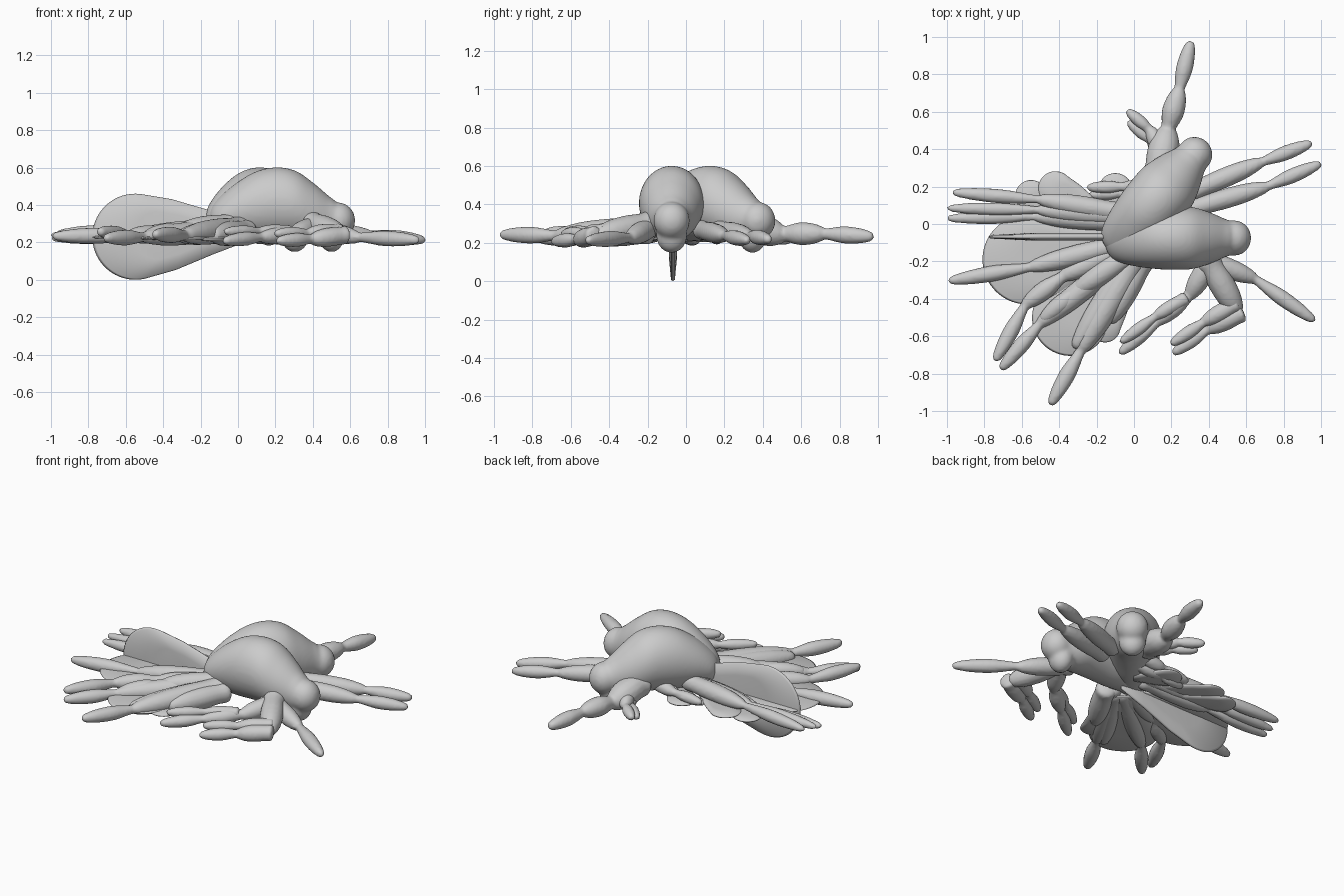
import bpy, bmesh, math
from mathutils import Vector, Matrix

if "Cube" in bpy.data.objects:
    bpy.data.objects.remove(bpy.data.objects["Cube"])


def spline(keys, n):
    """Smooth interpolation through tuples of equal length."""
    out = []
    last = len(keys) - 1
    for i in range(last):
        a, b, c, d = (keys[min(max(j, 0), last)] for j in (i - 1, i, i + 1, i + 2))
        for k in range(n):
            t = k / n
            out.append(tuple(0.5 * (2*q + (r - p)*t + (2*p - 5*q + 4*r - s)*t*t
                                    + (3*q - p - 3*r + s)*t**3)
                             for p, q, r, s in zip(a, b, c, d)))
    out.append(keys[-1])
    return out


def finish(bm, name, matrix=None, blend=0):
    """Make a smooth object; blend melts overlapping pieces into one skin."""
    if matrix:
        bm.transform(matrix)
    bmesh.ops.recalc_face_normals(bm, faces=bm.faces)
    me = bpy.data.meshes.new(name)
    bm.to_mesh(me)
    bm.free()
    for p in me.polygons:
        p.use_smooth = True
    ob = bpy.data.objects.new(name, me)
    bpy.context.collection.objects.link(ob)
    if blend:
        rm = ob.modifiers.new("melt", 'REMESH')
        rm.mode = 'VOXEL'
        rm.voxel_size = .011
        rm.use_smooth_shade = True
        sm = ob.modifiers.new("soften", 'SMOOTH')
        sm.factor = .5
        sm.iterations = blend
    return ob


def loft(bm, keys, sides=20, n=6):
    """Tube through (x, y, z, half_width, half_height)."""
    pts = spline(keys, n)
    rings = []
    for i, p in enumerate(pts):
        a, b = pts[max(i - 1, 0)], pts[min(i + 1, len(pts) - 1)]
        side = Vector((a[1] - b[1], b[0] - a[0], 0)).normalized()
        rw, rh = max(p[3], 0.002), max(p[4], 0.002)
        rings.append([bm.verts.new(Vector(p[:3]) + side * rw * math.cos(t)
                                   + Vector((0, 0, rh * math.sin(t))))
                      for t in (2 * math.pi * k / sides for k in range(sides))])
    for r, s in zip(rings, rings[1:]):
        for k in range(sides):
            m = (k + 1) % sides
            bm.faces.new((r[k], r[m], s[m], s[k]))
    bm.faces.new(rings[0])
    bm.faces.new(rings[-1][::-1])


PIVOT = Vector((-0.05, -0.075, 0))


# Humped body with a round head and a blunt snout pointing down, along +x from the pivot
def body(name, angle):
    bm = bmesh.new()
    loft(bm, [(-.108, 0, .32, 0, 0), (-.095, 0, .32, .07, .07), (-.05, 0, .335, .12, .11),
              (.04, 0, .37, .148, .15), (.15, 0, .398, .164, .185), (.26, 0, .41, .17, .194),
              (.36, 0, .40, .166, .184), (.45, 0, .365, .14, .158), (.53, 0, .335, .105, .12),
              (.58, 0, .32, .08, .09), (.61, 0, .31, 0, 0)], 40, 6)
    for x, z, size in ((.585, .318, (.092, .095, .098, 1)), (.55, .24, (.07, .08, .09, 1))):
        bmesh.ops.create_uvsphere(bm, u_segments=32, v_segments=20, radius=1,
                                  matrix=Matrix.Translation((x, 0, z)) @ Matrix.Diagonal(size))
    finish(bm, name, Matrix.Translation(PIVOT) @ Matrix.Rotation(angle, 4, 'Z'), 8)


body("body_right", 0)
body("body_back", math.radians(50))


# Limb: a chain of long rounded segments, softly pinched at every joint
def limb(name, joints, widths):
    bm = bmesh.new()
    count = len(widths)
    for i, w in enumerate(widths):
        a, b = Vector(joints[i]), Vector(joints[i + 1])
        over = (b - a).normalized() * .02
        start = .95 if i == 0 else .55
        tip = i == count - 1
        shape = [(0, 0), (.015, start * .6), (.06, start), (.2, start * .5 + .45),
                 (.45, 1), (.7, .93), (.88, .7), (.97, .45), (1, 0)]
        keys = []
        for t, f in shape:
            p = (a - over).lerp(b if tip else b + over, t)
            keys.append((p.x, p.y, p.z, w * f, w * f))
        loft(bm, keys, 14, 4)
    finish(bm, name, None, 3)


limb("back_leg", [(.13, .27, .3), (.18, .5, .25), (.24, .71, .25), (.305, .98, .235)], [.085, .06, .045])
limb("right_leg_a", [(.3, .17, .27), (.68, .33, .24), (.955, .435, .22)], [.054, .04])
limb("right_leg_b", [(.3, .08, .27), (.71, .2, .24), (1.003, .325, .215)], [.054, .04])
limb("right_leg_c", [(.33, -.17, .29), (.64, -.29, .23), (.97, -.52, .215)], [.057, .042])
limb("left_leg_a", [(-.05, .06, .28), (-.5, .13, .27), (-.975, .17, .25)], [.056, .038])
limb("left_leg_b", [(-.05, .04, .27), (-.5, .075, .255), (-1.003, .085, .24)], [.056, .035])
limb("left_leg_c", [(-.05, .01, .26), (-.52, .04, .23), (-1.003, .03, .225)], [.056, .036])
limb("left_leg_d", [(-.08, -.11, .28), (-.55, -.23, .24), (-.995, -.305, .235)], [.057, .043])
limb("left_leg_e", [(-.08, -.14, .27), (-.38, -.28, .25), (-.58, -.43, .24), (-.745, -.735, .26)], [.057, .05, .042])
limb("left_leg_f", [(-.05, -.17, .27), (-.5, -.53, .23), (-.715, -.78, .225)], [.062, .042])
limb("left_leg_g", [(-.03, -.17, .3), (-.3, -.35, .27), (-.5, -.52, .24)], [.062, .048])
limb("front_leg_a", [(.02, -.17, .28), (-.28, -.67, .24), (-.45, -.97, .245)], [.068, .044])
limb("front_leg_b", [(.05, -.19, .26), (-.14, -.53, .24)], [.068])
limb("front_leg_c", [(-.02, -.19, .27), (-.32, -.67, .235)], [.063])

# Folded arms ending in paired fingers
limb("arm_left", [(.42, -.18, .29), (.3, -.38, .25), (.13, -.52, .23), (-.08, -.695, .21)], [.057, .047, .038])
limb("arm_left_finger", [(.27, -.4, .26), (.12, -.49, .26), (-.075, -.635, .26)], [.039, .034])
limb("arm_right", [(.4, -.2, .3), (.56, -.48, .24)], [.07])
limb("arm_right_finger_a", [(.57, -.48, .24), (.4, -.56, .22), (.205, -.695, .21)], [.052, .038])
limb("arm_right_finger_b", [(.54, -.43, .26), (.38, -.52, .25), (.195, -.645, .25)], [.047, .036])
limb("back_finger_a", [(.16, .36, .27), (.09, .5, .25), (-.04, .61, .24)], [.047, .034])
limb("back_finger_b", [(.16, .36, .25), (.1, .44, .23), (-.035, .55, .22)], [.047, .034])
limb("side_finger_a", [(.1, .19, .28), (-.05, .2, .26), (-.255, .195, .24)], [.042, .034])
limb("side_finger_b", [(.1, .14, .26), (-.05, .165, .23), (-.245, .155, .22)], [.042, .032])


# Thin rounded vane: wide disc at the tip narrowing to its root, lens-shaped in section
def vane(name, length, radius, root, thick, matrix):
    bm = bmesh.new()
    outline = [(0, root), (length * .3, root + (radius - root) * .33),
               (length * .65, root + (radius - root) * .76)]
    outline += [(length + radius * math.cos(t), radius * math.sin(t))
                for t in (math.radians(105 - 210 * k / 36) for k in range(37))]
    outline += [(x, -y) for x, y in outline[2::-1]]

    def ring(scale, z):
        cx = length * .55
        return [bm.verts.new((cx + (x - cx) * scale, y * scale, z)) for x, y in outline]
    rings = [ring(.55, -thick / 2), ring(.97, -thick * .25), ring(1, 0),
             ring(.97, thick * .25), ring(.55, thick / 2)]
    for r, s in zip(rings, rings[1:]):
        for i in range(len(r)):
            j = (i + 1) % len(r)
            bm.faces.new((r[i], r[j], s[j], s[i]))
    bm.faces.new(rings[0])
    bm.faces.new(rings[-1])
    finish(bm, name, matrix)


# Upright tail vane
vane("upright_vane", .59, .23, .06, .04,
     Matrix.Translation((.04, -.068, .265)) @ Matrix.Rotation(math.pi, 4, 'Z')
     @ Matrix.Rotation(math.pi / 2, 4, 'X') @ Matrix.Rotation(-.055, 4, 'Z'))

# Flat vanes: name, root, centre, disc radius, root half-width, height
for name, a, c, r, w, z in (("flat_vane_left", (-.1, -.1), (-.57, -.19), .24, .06, .23),
                            ("flat_vane_front", (-.05, -.15), (-.34, -.5), .205, .06, .225),
                            ("small_vane_a", (-.15, .05), (-.42, .19), .092, .03, .23),
                            ("small_vane_b", (-.3, .05), (-.55, .15), .085, .03, .22),
                            ("small_vane_c", (.05, .05), (-.1, .18), .092, .03, .22),
                            ("small_vane_d", (0, -.25), (-.155, -.55), .083, .03, .22)):
    d = Vector(c) - Vector(a)
    vane(name, d.length, r, w, .024,
         Matrix.Translation((a[0], a[1], z)) @ Matrix.Rotation(math.atan2(d.y, d.x), 4, 'Z'))

# The lowest point rests on the ground
obs = list(bpy.context.collection.objects)
low = min(v.co.z for o in obs for v in o.data.vertices)
for o in obs:
    o.location.z -= low
